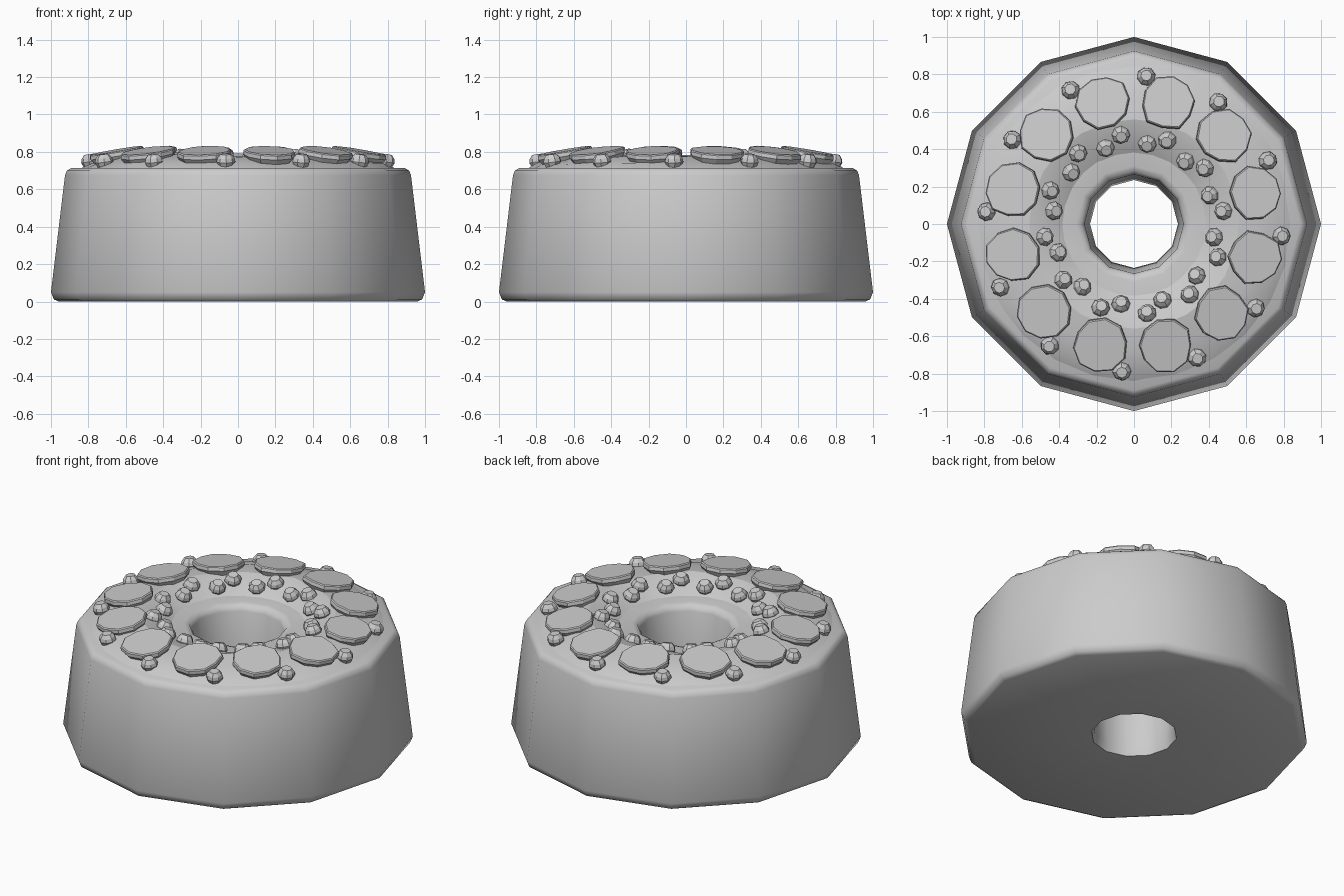
import bpy, bmesh, math, random
from mathutils import Matrix, Vector

random.seed(4)
cube = bpy.data.objects.get("Cube")
if cube:
    bpy.data.objects.remove(cube, do_unlink=True)

grey = bpy.data.materials.new("plain_grey")
grey.use_nodes = True
GREY = (0.6, 0.6, 0.6, 1)
grey.diffuse_color = GREY
grey.node_tree.nodes["Principled BSDF"].inputs["Base Color"].default_value = GREY


def finish(name, bm, smooth_angle=None):
    bmesh.ops.recalc_face_normals(bm, faces=bm.faces)
    mesh = bpy.data.meshes.new(name)
    bm.to_mesh(mesh)
    bm.free()
    mesh.materials.append(grey)
    obj = bpy.data.objects.new(name, mesh)
    bpy.context.collection.objects.link(obj)
    if smooth_angle:
        bpy.ops.object.select_all(action='DESELECT')
        obj.select_set(True)
        bpy.context.view_layer.objects.active = obj
        bpy.ops.object.shade_smooth_by_angle(angle=math.radians(smooth_angle))
    return obj


def bridge(bm, a, b):
    for i in range(len(a)):
        j = (i + 1) % len(a)
        bm.faces.new((a[i], a[j], b[j], b[i]))


def ring(bm, radii, z, turn=0):
    n = len(radii)
    return [bm.verts.new((r * math.cos(turn + math.tau * i / n),
                          r * math.sin(turn + math.tau * i / n), z))
            for i, r in enumerate(radii)]


def lathe(name, profile, sides, closed, smooth_angle):
    bm = bmesh.new()
    rings = [ring(bm, [r] * sides, z) for r, z in profile]
    for a, b in zip(rings, rings[1:]):
        bridge(bm, a, b)
    if closed:
        bridge(bm, rings[-1], rings[0])
    return finish(name, bm, smooth_angle)


def gem(name, sides, layers, jitter, radius, height, angle, tilt):
    """Stacked rings closed at both ends, leaning along its radial direction."""
    bm = bmesh.new()
    shape = [1 + random.uniform(-jitter, jitter) for _ in range(sides)]
    turn = random.uniform(0, math.tau)
    rings = [ring(bm, [r * s for s in shape], z, turn) for r, z in layers]
    for a, b in zip(rings, rings[1:]):
        bridge(bm, a, b)
    bm.faces.new(rings[0])
    bm.faces.new(rings[-1])
    place = (Matrix.Rotation(math.radians(angle), 4, 'Z')
             @ Matrix.Translation(Vector((radius, 0, height)))
             @ Matrix.Rotation(math.radians(tilt), 4, 'Y'))
    bmesh.ops.transform(bm, matrix=place, verts=bm.verts)
    return finish(name, bm)


# Twelve-sided tapered body with bevelled rims and a central hole
lathe("body", [(0.96, 0), (0.985, 0.012), (1, 0.05), (0.925, 0.675), (0.915, 0.7),
               (0.89, 0.715), (0.31, 0.715), (0.28, 0.705), (0.265, 0.675),
               (0.235, 0.05), (0.245, 0)], 12, True, 50)

# Uneven raised bed on top
bed = lathe("topping_bed", [(0.85, 0.708), (0.8, 0.735), (0.68, 0.77), (0.56, 0.785),
                            (0.47, 0.76), (0.37, 0.708)], 24, False, 20)
for v in bed.data.vertices:
    if v.co.z > 0.71:
        v.co.z += random.uniform(-0.008, 0.008)

# Rings of stones and small gems
STONE = [(0.115, -0.06), (0.145, -0.015), (0.143, 0.005), (0.137, 0.011)]
STUD = [(0.034, -0.04), (0.05, -0.005), (0.045, 0.015), (0.029, 0.036)]
for i in range(12):
    step = 30 * i
    gem(f"large_stone_{i}", 10, STONE, 0.06, 0.672, 0.797, step + 14.4, 10)
    gem(f"outer_stud_{i}", 8, STUD, 0.03, 0.792, 0.752, step - 4.7, 8)
    gem(f"inner_stud_{i}", 8, STUD, 0.03, 0.432, 0.755, step + 20.6, -20)
    gem(f"middle_stud_{i}", 8, STUD, 0.03, 0.48, 0.775, step + 8.3, -15)
